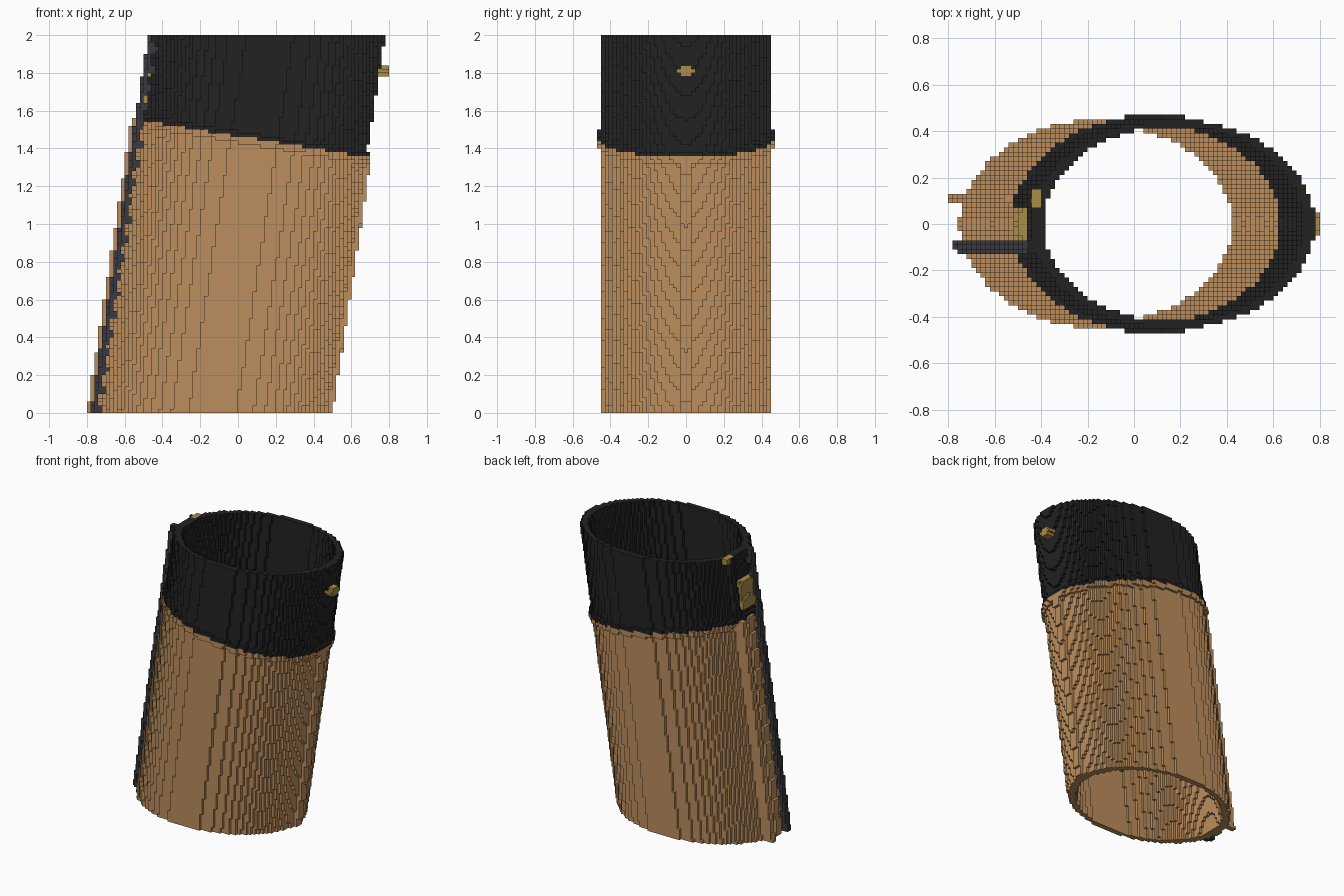
import bpy
from math import sqrt

cube = bpy.data.objects.get("Cube")
if cube:
    bpy.data.objects.remove(cube, do_unlink=True)

V = 0.02                      # block size
NX, NY, NZ = 41, 24, 100      # half counts in x and y, layers in z
RX, RY = 0.61, 0.45           # outer radii
IX, IY = 0.555, 0.42          # inner radii


def material(name, rgb):
    m = bpy.data.materials.new(name)
    m.use_nodes = True
    m.diffuse_color = (*rgb, 1)
    bsdf = next(n for n in m.node_tree.nodes if n.type == 'BSDF_PRINCIPLED')
    bsdf.inputs["Base Color"].default_value = (*rgb, 1)
    bsdf.inputs["Roughness"].default_value = 0.8
    return m


TAN = material("tan", (0.50, 0.27, 0.107))
BLACK = material("black", (0.016, 0.016, 0.016))
GOLD = material("gold", (0.40, 0.27, 0.06))
GREY = material("dark_grey", (0.042, 0.040, 0.050))

PARTS = {
    "lower_sleeve": TAN, "upper_sleeve": BLACK,
    "lower_collar": TAN, "upper_collar": BLACK,
    "thick_rib": TAN, "upper_rib": BLACK, "seam_ribs": TAN,
    "side_chain": GREY, "chain_clip": BLACK,
    "front_stud": GOLD, "clasp_plate": GOLD, "rim_stud": GOLD,
}


def part_at(x, y, z):
    """Name of the part that fills this block, or None."""
    dx = x - (-0.135 + 0.152 * z)            # offset from the leaning axis
    seam = 1.465 - 0.165 * x                 # tilted joint of the two sleeves
    lower = z < seam
    outer = (dx / RX) ** 2 + (y / RY) ** 2
    inner = (dx / IX) ** 2 + (y / IY) ** 2
    near_rim = z > 1.95

    # details on the rim
    if near_rim and -0.44 < x < -0.40 and 0.07 < y < 0.16:
        return "rim_stud"
    if near_rim and -0.46 < x < -0.38 and -0.14 < y < -0.06:
        return "chain_clip"

    # the two sleeves
    if inner < 1:
        return None
    if outer <= 1:
        return "lower_sleeve" if lower else "upper_sleeve"

    # parts standing out from the wall
    if abs(y) < 0.2:
        out = abs(dx) - RX * sqrt(1 - (y / RY) ** 2)
        if dx > 0:
            rise = abs(z - 1.81)
            if rise < 0.03 and abs(y) < 0.055 - rise and out < 0.045:
                return "front_stud"
        else:
            if -0.14 < y < -0.06:
                tooth = z % 0.1 < 0.04
                if 0.022 < out < 0.045 or (tooth and 0 < out <= 0.022):
                    return "side_chain"
            if 0.08 < y < 0.14 and out < (0.07 if lower else 0.025):
                return "thick_rib" if lower else "upper_rib"
            if abs(y) < 0.08 and 1.63 < z < 1.83 and out < 0.025:
                return "clasp_plate"
        if lower and abs(y) < 0.03 and out < 0.025:
            return "seam_ribs"

    # raised band along the joint
    if abs(z - seam + 0.005) < 0.03:
        if (dx / (RX + 0.02)) ** 2 + (y / (RY + 0.02)) ** 2 < 1:
            return "lower_collar" if lower else "upper_collar"
    return None


# fill the block grid
blocks = {}
for k in range(NZ):
    for j in range(-NY, NY + 1):
        for i in range(-NX, NX):
            name = part_at((i + 0.5) * V, j * V, (k + 0.5) * V)
            if name:
                blocks[i, j, k] = name

# block sides: axis and direction
SIDES = [(axis, d) for axis in range(3) for d in (0, 1)]


def side_corners(cell, axis, d):
    u, w = (axis + 1) % 3, (axis + 2) % 3
    ring = [(0, 0), (1, 0), (1, 1), (0, 1)]
    corners = []
    for a, b in (ring if d else reversed(ring)):
        c = list(cell)
        c[axis] += d
        c[u] += a
        c[w] += b
        corners.append(tuple(c))
    return corners


# one mesh per part, keeping only the exposed block sides
geometry = {name: ({}, []) for name in PARTS}
for cell, name in blocks.items():
    index, faces = geometry[name]
    for axis, d in SIDES:
        near = list(cell)
        near[axis] += 2 * d - 1
        if tuple(near) not in blocks:
            faces.append([index.setdefault(c, len(index))
                          for c in side_corners(cell, axis, d)])

for name, (index, faces) in geometry.items():
    mesh = bpy.data.meshes.new(name)
    points = [(i * V, (j - 0.5) * V, k * V) for i, j, k in index]
    mesh.from_pydata(points, [], faces)
    mesh.materials.append(PARTS[name])
    mesh.update()
    bpy.context.collection.objects.link(bpy.data.objects.new(name, mesh))
